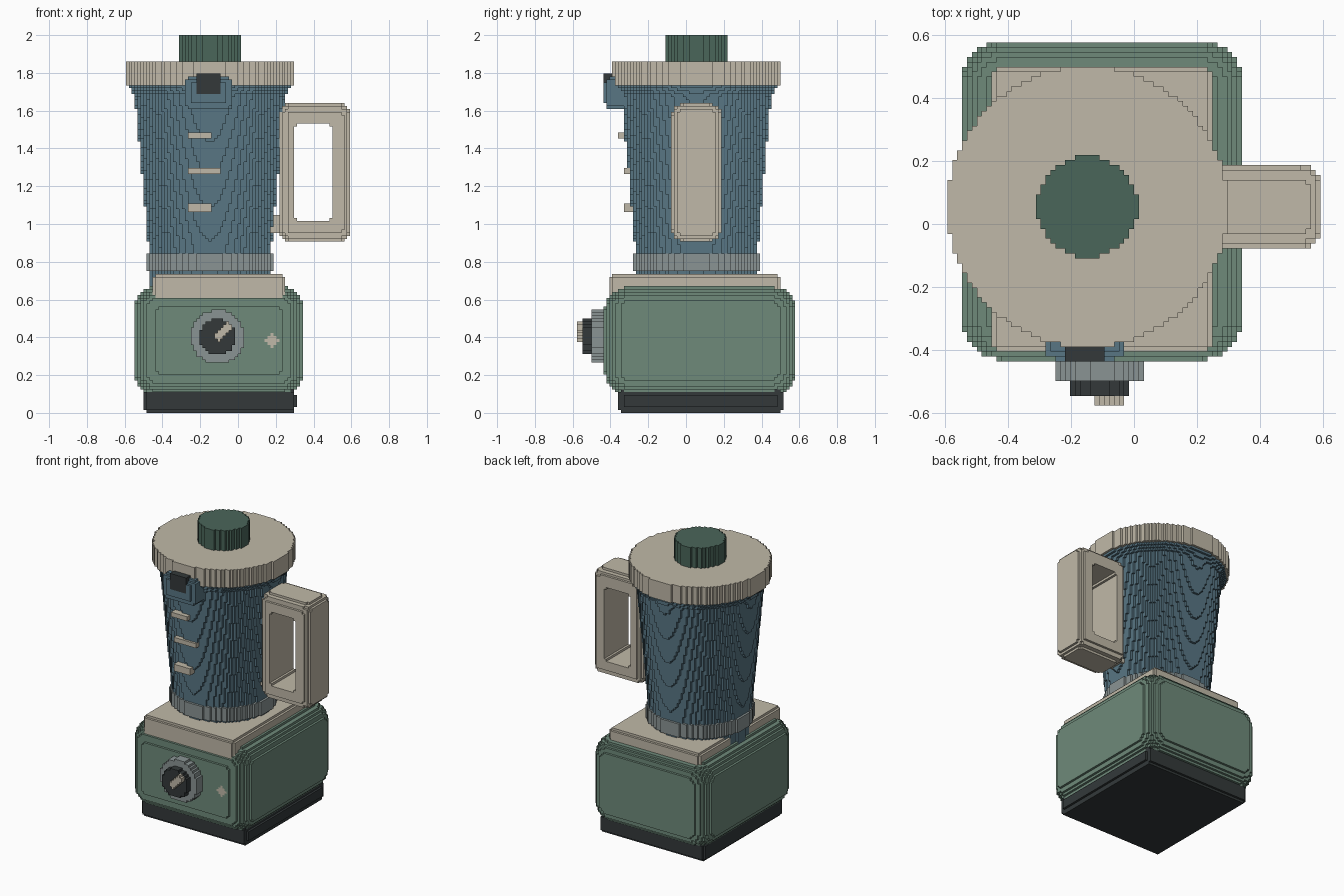
import bpy
import bmesh
import math
from mathutils import Vector

if "Cube" in bpy.data.objects:
    bpy.data.objects.remove(bpy.data.objects["Cube"])

V = 2 / 128                      # edge length of one building block
JAR = (-9.5 * V, 3.5 * V)        # vertical axis of jar, lid and cap
DIAL = (-0.107, 0.402)           # x, z of the control dial


# --- materials -------------------------------------------------------------
def material(name, hex_code):
    def linear(c):
        return c / 12.92 if c <= 0.04045 else ((c + 0.055) / 1.055) ** 2.4
    rgba = [linear(int(hex_code[i:i + 2], 16) / 255) for i in (0, 2, 4)] + [1]
    m = bpy.data.materials.new(name)
    m.use_nodes = True
    m.diffuse_color = rgba
    bsdf = m.node_tree.nodes["Principled BSDF"]
    bsdf.inputs["Base Color"].default_value = rgba
    bsdf.inputs["Roughness"].default_value = 0.7
    return m


CREAM = material("cream", "C0B9A8")
GREEN = material("sage green", "6E8A7A")
DEEP = material("deep green", "4A665A")
BLUE = material("slate blue", "587684")
GREY = material("grey", "8A9494")
DARK = material("charcoal", "33393A")


# --- solid shapes: each gives the set of grid blocks it fills ----------------
def fill(lo, hi, inside):
    spans = [range(round(a / V) - 1, round(b / V) + 1) for a, b in zip(lo, hi)]
    return {(i, j, k) for i in spans[0] for j in spans[1] for k in spans[2]
            if inside((i + .5) * V, (j + .5) * V, (k + .5) * V)}


def rounded_box(lo, hi, r=0.0):
    c = [(a + b) / 2 for a, b in zip(lo, hi)]
    h = [(b - a) / 2 - r for a, b in zip(lo, hi)]

    def inside(x, y, z):
        qx = max(abs(x - c[0]) - h[0], 0)
        qy = max(abs(y - c[1]) - h[1], 0)
        qz = max(abs(z - c[2]) - h[2], 0)
        return qx * qx + qy * qy + qz * qz <= r * r + 1e-9
    return fill(lo, hi, inside)


def cone(z0, z1, r0, r1=None):
    """Upright round section on the jar axis."""
    r1 = r0 if r1 is None else r1
    m = max(r0, r1)

    def inside(x, y, z):
        r = r0 + (r1 - r0) * (z - z0) / (z1 - z0)
        return z0 <= z <= z1 and math.hypot(x - JAR[0], y - JAR[1]) <= r
    return fill((JAR[0] - m, JAR[1] - m, z0), (JAR[0] + m, JAR[1] + m, z1), inside)


def front_pill(a, b, r, y0, y1):
    """Disc or capsule from a to b (x, z), facing the front."""
    dx, dz = b[0] - a[0], b[1] - a[1]
    n = dx * dx + dz * dz

    def inside(x, y, z):
        t = 0 if n == 0 else min(1, max(0, ((x - a[0]) * dx + (z - a[1]) * dz) / n))
        return y0 <= y <= y1 and math.hypot(x - a[0] - t * dx, z - a[1] - t * dz) <= r
    lo = (min(a[0], b[0]) - r, y0, min(a[1], b[1]) - r)
    hi = (max(a[0], b[0]) + r, y1, max(a[1], b[1]) + r)
    return fill(lo, hi, inside)


# --- parts, the earlier ones win where two overlap ---------------------------
parts = []


def part(name, mat, blocks):
    parts.append((name, mat, blocks))


# Dial and indicator on the base
part("dial_pointer", CREAM, front_pill((-0.105, 0.405), (-0.05, 0.455), 0.024, -0.578, -0.547))
part("dial_knob", DARK, front_pill(DIAL, DIAL, 0.096, -0.547, -0.50))
part("dial_ring", GREY, front_pill(DIAL, DIAL, 0.143, -0.50, -0.40))
part("indicator_light", CREAM, front_pill((0.18, 0.383), (0.18, 0.383), 0.032, -0.4375, -0.40))

# Pouring spout with its dark flap
part("spout_flap", DARK, rounded_box((-0.22, -0.4375, 1.6875), (-0.094, -0.39, 1.797)))
part("spout", BLUE, rounded_box((-0.281, -0.43, 1.61), (-0.03, -0.25, 1.775), 0.03))

# Measuring marks
for i, (x1, y0, z) in enumerate([(-0.14, -0.33, 1.09), (-0.094, -0.33, 1.28),
                                 (-0.14, -0.36, 1.47)]):
    part(f"measuring_mark_{i + 1}", CREAM,
         rounded_box((-0.266, y0, z - 0.022), (x1, -0.2, z + 0.022)))

# Handle: rounded loop with two short arms into the jar
grip = rounded_box((0.219, -0.074, 0.91), (0.594, 0.185, 1.637), 0.06)
opening = rounded_box((0.295, -0.2, 1.015), (0.498, 0.3, 1.532))
corners = {b for b in opening
           if abs((b[0] + .5) * V - 0.3965) + abs((b[2] + .5) * V - 1.2735) > 0.335}
grip -= opening - corners
for z in (1.005, 1.48):
    grip |= rounded_box((0.14, 0.0, z - 0.045), (0.235, 0.11, z + 0.045))
part("handle", CREAM, grip)

# Lid, cap and jar
part("cap", DEEP, cone(1.86, 2.0, 0.16))
part("lid", CREAM, cone(1.735, 1.86, 0.445))
part("jar_collar", GREY, cone(0.75, 0.845, 0.335))
part("jar", BLUE, cone(0.66, 0.75, 0.315) | cone(0.845, 1.70, 0.322, 0.398)
     | cone(1.69, 1.735, 0.405, 0.435))

# Motor base
part("base_top_plate", CREAM, rounded_box((-0.453, -0.406, 0.52), (0.25, 0.5, 0.735), 0.04))
part("base_body", GREEN, rounded_box((-0.547, -0.43, 0.094), (0.344, 0.578, 0.672), 0.125))
part("base_foot", DARK, rounded_box((-0.5, -0.36, -0.0), (0.305, 0.515, 0.125), 0.03))

# --- turn the blocks into meshes ---------------------------------------------
filled = set()
owned = []
for name, mat, blocks in parts:
    owned.append((name, mat, blocks - filled))
    filled |= blocks

# Six block sides: outward step and its four corners, counter-clockwise
SIDES = []
for axis in range(3):
    for s in (0, 1):
        step = [0, 0, 0]
        step[axis] = 2 * s - 1
        u, w = (axis + 1) % 3, (axis + 2) % 3
        ring = []
        for a, b in ((0, 0), (1, 0), (1, 1), (0, 1)):
            corner = [0, 0, 0]
            corner[axis], corner[u], corner[w] = s, a, b
            ring.append(tuple(corner))
        SIDES.append((tuple(step), ring if s else ring[::-1]))


def build(name, mat, blocks):
    bm = bmesh.new()
    verts = {}

    def vert(key):
        if key not in verts:
            verts[key] = bm.verts.new(Vector(key) * V)
        return verts[key]

    for i, j, k in blocks:
        for (sx, sy, sz), ring in SIDES:
            if (i + sx, j + sy, k + sz) not in filled:
                bm.faces.new([vert((i + a, j + b, k + c)) for a, b, c in ring])
    # Merge flat areas into large faces
    bmesh.ops.dissolve_limit(bm, angle_limit=math.radians(1),
                             verts=bm.verts[:], edges=bm.edges[:])
    mesh = bpy.data.meshes.new(name)
    bm.to_mesh(mesh)
    bm.free()
    mesh.materials.append(mat)
    bpy.context.scene.collection.objects.link(bpy.data.objects.new(name, mesh))


for entry in owned:
    build(*entry)
